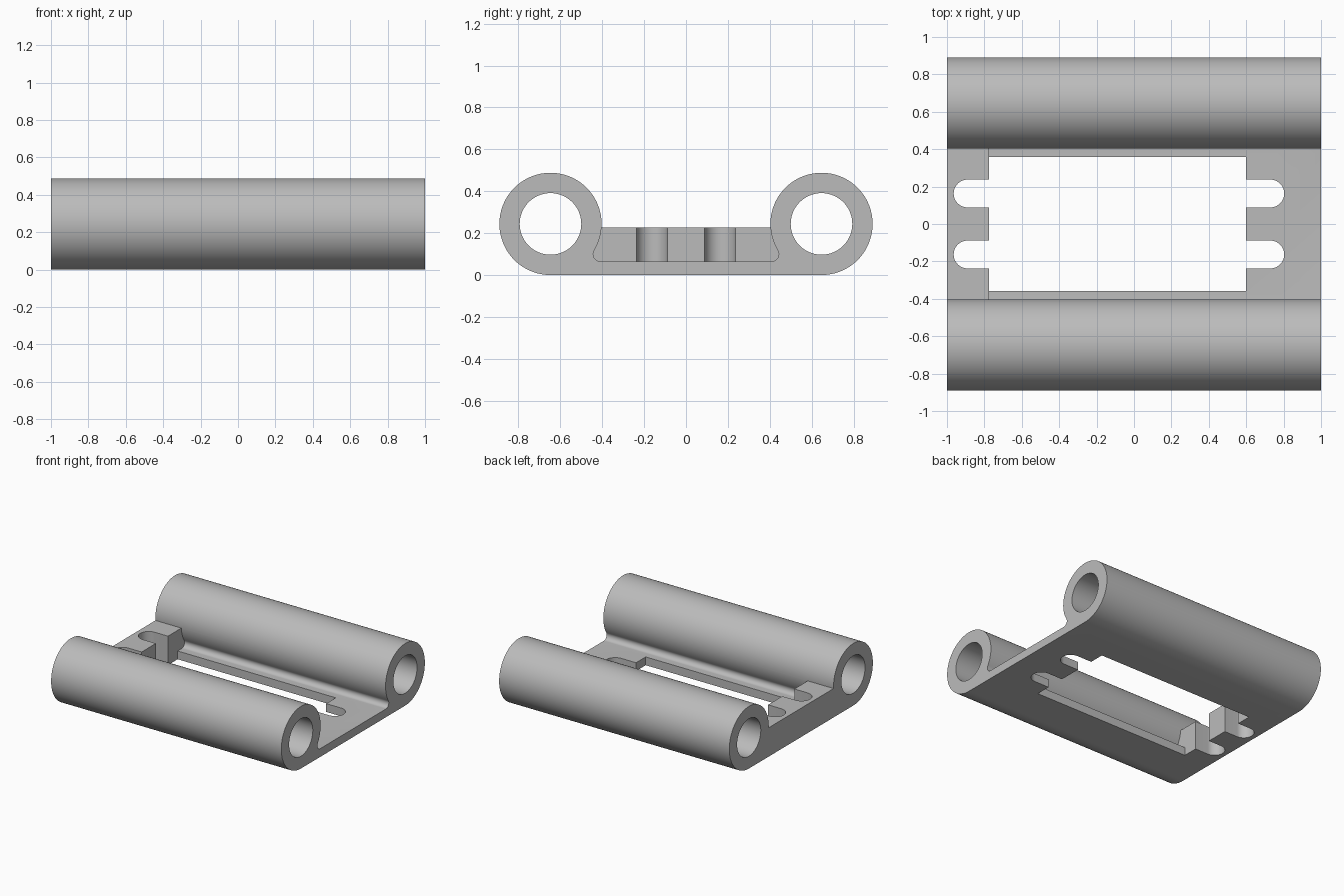
import bpy
import bmesh
from math import sin, cos, radians, atan2, degrees

default = bpy.data.objects.get("Cube")
if default:
    bpy.data.objects.remove(default, do_unlink=True)

TUBE_Y, TUBE_R, BORE_R = 0.647, 0.244, 0.147   # twin tubes
PLATE_Z, BLOCK_Z = 0.065, 0.227                # web and raised end heights
FILLET_R = 0.035
OPEN_X0, OPEN_X1, OPEN_Y = -0.775, 0.6, 0.357  # central window
SLOT_Y, SLOT_R = 0.163, 0.0745

grey = bpy.data.materials.new("plain grey")
grey.use_nodes = True
grey.diffuse_color = (0.5, 0.5, 0.5, 1)
grey.node_tree.nodes["Principled BSDF"].inputs["Base Color"].default_value = (0.5, 0.5, 0.5, 1)


def arc(cu, cv, r, a0, a1, n):
    angles = [radians(a0 + (a1 - a0) * i / n) for i in range(n + 1)]
    return [(cu + r * cos(a), cv + r * sin(a)) for a in angles]


def prism(name, points, lo, hi, axis):
    """Extrude a 2D outline along x (points are y, z) or z (points are x, y)."""
    bm = bmesh.new()
    place = (lambda p: (lo, *p)) if axis == "x" else (lambda p: (*p, lo))
    face = bm.faces.new([bm.verts.new(place(p)) for p in points])
    grown = bmesh.ops.extrude_face_region(bm, geom=[face])["geom"]
    shift = (hi - lo, 0, 0) if axis == "x" else (0, 0, hi - lo)
    bmesh.ops.translate(bm, vec=shift, verts=[v for v in grown if isinstance(v, bmesh.types.BMVert)])
    bmesh.ops.recalc_face_normals(bm, faces=bm.faces)
    mesh = bpy.data.meshes.new(name)
    bm.to_mesh(mesh)
    bm.free()
    mesh.materials.append(grey)
    obj = bpy.data.objects.new(name, mesh)
    bpy.context.collection.objects.link(obj)
    return obj


def rect(u0, u1, v0, v1):
    return [(u0, v0), (u1, v0), (u1, v1), (u0, v1)]


def combine(target, other, operation):
    mod = target.modifiers.new(operation.lower(), "BOOLEAN")
    mod.operation, mod.object, mod.solver = operation, other, "EXACT"
    bpy.context.view_layer.objects.active = target
    bpy.ops.object.modifier_apply(modifier=mod.name)
    bpy.data.objects.remove(other, do_unlink=True)


# Body profile: web, undercut fillet and round tube wall, mirrored in y
rise = TUBE_R - PLATE_Z - FILLET_R
run = ((TUBE_R + FILLET_R) ** 2 - rise ** 2) ** 0.5
tangent = degrees(atan2(rise, run))
half = arc(TUBE_Y - run, PLATE_Z + FILLET_R, FILLET_R, -90, tangent, 14)
half += arc(TUBE_Y, TUBE_R, TUBE_R, 180 + tangent, -90, 80)[1:]
body = prism("twin_tube_bracket", half + [(-y, z) for y, z in reversed(half)], -1, 1, "x")

# Raised block at one end
block = prism("raised_block", rect(-0.46, 0.46, 0.03, BLOCK_Z), -1, OPEN_X0, "x")
combine(body, block, "UNION")

# Tube bores
for side in (-1, 1):
    bore = prism("bore_cutter", arc(side * TUBE_Y, TUBE_R, BORE_R, 0, 360, 64)[:-1], -1.1, 1.1, "x")
    combine(body, bore, "DIFFERENCE")

# Window with two round-ended slots at each end, as one outline
outline = []
for end, tip, turn in ((OPEN_X1, 0.803 - SLOT_R, -90), (OPEN_X0, -0.964 + SLOT_R, 90)):
    s = 1 if turn < 0 else -1
    outline.append((end, -s * OPEN_Y))
    for y in (-s * SLOT_Y, s * SLOT_Y):
        outline.append((end, y - s * SLOT_R))
        outline += arc(tip, y, SLOT_R, turn, turn + 180, 24)
        outline.append((end, y + s * SLOT_R))
    outline.append((end, s * OPEN_Y))
window = prism("window_cutter", outline, -0.1, 0.4, "z")
# Keep the cutter clear of the tubes, which stay whole
combine(body, window, "DIFFERENCE")

# Smooth rounds, crisp edges
bpy.ops.object.select_all(action="DESELECT")
body.select_set(True)
bpy.context.view_layer.objects.active = body
bpy.ops.object.shade_smooth_by_angle(angle=radians(25))
